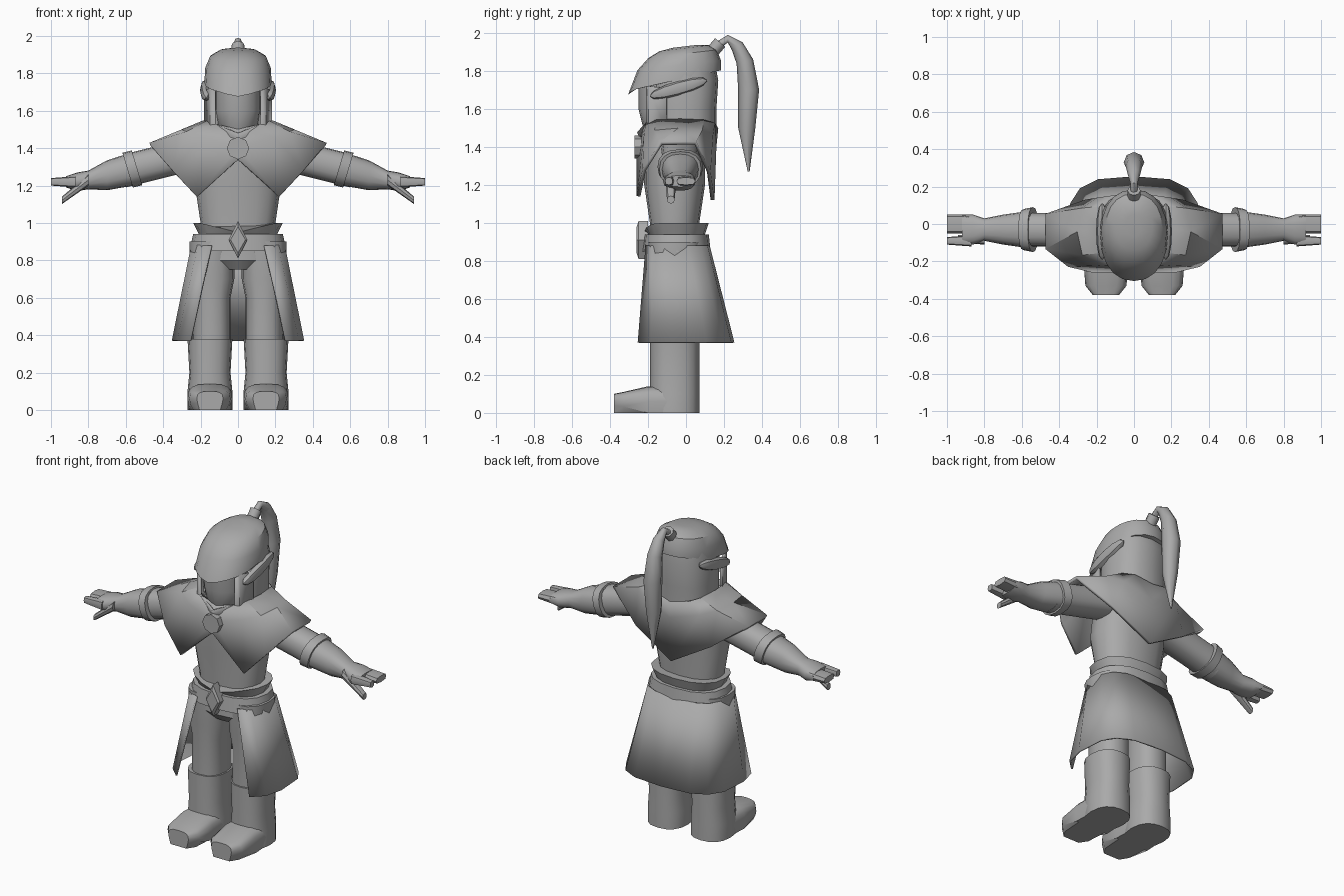
import bpy, bmesh, math
from mathutils import Vector

cube = bpy.data.objects.get("Cube")
if cube:
    bpy.data.objects.remove(cube)

gray = bpy.data.materials.new("plain gray")
gray.use_nodes = True
gray.diffuse_color = (0.4, 0.4, 0.4, 1)
shader = gray.node_tree.nodes["Principled BSDF"]
shader.inputs["Base Color"].default_value = gray.diffuse_color

BODY_Y = -0.06  # depth of the body's centre line


def finish(name, bm, mirror=False, thickness=0, sharp_angle=35):
    """Turn a bmesh into a shaded object, optionally mirrored and thickened."""
    bmesh.ops.recalc_face_normals(bm, faces=bm.faces)
    mesh = bpy.data.meshes.new(name)
    bm.to_mesh(mesh)
    bm.free()
    mesh.materials.append(gray)
    part = bpy.data.objects.new(name, mesh)
    bpy.context.collection.objects.link(part)
    if mirror:
        part.modifiers.new("mirror", 'MIRROR')
    if thickness:
        solid = part.modifiers.new("thickness", 'SOLIDIFY')
        solid.thickness = thickness
        solid.offset = 0
    bpy.ops.object.select_all(action='DESELECT')
    part.select_set(True)
    bpy.context.view_layer.objects.active = part
    bpy.ops.object.shade_smooth_by_angle(angle=math.radians(sharp_angle))


def skin(rows, closed):
    """Bridge rows of points with quads; cap the ends of closed rings."""
    bm = bmesh.new()
    rows = [[bm.verts.new(point) for point in row] for row in rows]
    count = len(rows[0])
    for low, high in zip(rows, rows[1:]):
        for i in range(count if closed else count - 1):
            j = (i + 1) % count
            bm.faces.new((low[i], low[j], high[j], high[i]))
    if closed:
        bm.faces.new(rows[0])
        bm.faces.new(rows[-1])
    return bm


def oval(angle, power):
    """Point on a unit superellipse."""
    return [math.copysign(abs(v) ** (2 / power), v) for v in (math.cos(angle), math.sin(angle))]


def loft(name, axis, centre, sections, sides=16, power=2.4, warp=None, mirror=False):
    """Sections are (position on axis, first radius, second radius)."""
    rows = []
    for along, first, second in sections:
        row = []
        for i in range(sides):
            c, s = oval(math.tau * i / sides, power)
            u, v = centre[0] + first * c, centre[1] + second * s
            point = {'x': (along, u, v), 'y': (u, along, v), 'z': (u, v, along)}[axis]
            row.append(warp(*point) if warp else point)
        rows.append(row)
    finish(name, skin(rows, True), mirror)


def half_arc(height, centre_y, width, depth, front=-90, lift=0, power=3):
    """Seven points on the +x side, from the front angle round to the back."""
    row = []
    for i in range(7):
        angle = math.radians(front + (90 - front) * i / 6)
        c, s = oval(angle, power)
        row.append((abs(width * c), centre_y + depth * s, height + lift * c))
    return row


def sheet(name, rows, thickness):
    finish(name, skin(rows, False), True, thickness)


def tube(name, path, sides=8):
    """Round tube in the middle plane; path points are (y, z, radius)."""
    rows = []
    for i, (y, z, radius) in enumerate(path):
        before, after = path[max(i - 1, 0)], path[min(i + 1, len(path) - 1)]
        along = Vector((after[0] - before[0], after[1] - before[1])).normalized()
        row = []
        for j in range(sides):
            c, s = oval(math.tau * j / sides, 2)
            row.append((radius * c, y - along.y * radius * s, z + along.x * radius * s))
        rows.append(row)
    finish(name, skin(rows, True), sharp_angle=50)


# Torso and legs
loft("torso", 'z', (0, BODY_Y),
     [(.75, .1, .1), (.8, .2, .14), (1, .2, .13), (1.2, .23, .16), (1.45, .2, .16)])
loft("legs", 'z', (.14, BODY_Y), [(.3, .1, .12), (.6, .1, .12), (.7, .12, .13), (.9, .12, .14)], mirror=True)


# Boots: shaft and a flat-soled foot
def flat_sole(x, y, z):
    return x, y, z if z > .03 else 0


loft("boot_shafts", 'z', (.15, BODY_Y), [(0, .12, .13), (.1, .12, .13), (.2, .11, .13), (.38, .12, .13)], mirror=True)
loft("boot_feet", 'y', (.15, .06), [(-.38, .07, .04), (-.33, .11, .05), (-.2, .12, .08), (0, .11, .08)],
     power=3, warp=flat_sole, mirror=True)

# Open-fronted skirt
sheet("skirt", [half_arc(.88, -.05, .25, .17, front=-65), half_arc(.37, -.02, .35, .27, front=-52)], .01)


# Belt, flared sash with a notch at the front, diamond buckle
def front_notch(x, y, z):
    notch = max(0, .2 - abs(x)) / 4 if y < -.1 and z > .97 else 0
    return x, y, z - notch


loft("belt", 'z', (0, -.05), [(.85, .26, .18), (.94, .24, .17)])
loft("sash", 'z', (0, -.05), [(.94, .21, .15), (1, .24, .17)], warp=front_notch)
loft("buckle", 'y', (0, .91), [(-.26, .04, .07), (-.25, .05, .1), (-.2, .05, .1)], sides=4)

# Shoulder mantle with front and back points
rim = [(0, -.25, 1.34), (.22, -.25, 1.14), (.35, -.22, 1.28), (.47, -.13, 1.42),
       (.47, .05, 1.42), (.26, .12, 1.27), (0, .14, 1.12)]
sheet("mantle", [half_arc(1.5, -.03, .18, .19, lift=.04), half_arc(1.4, -.04, .3, .19, lift=.09), rim], .02)
loft("brooch", 'y', (0, 1.4), [(-.27, .06, .06), (-.22, .06, .06)], sides=8, power=2)

# Hooded head and face
loft("hood", 'z', (0, -.01), [(1.42, .18, .17), (1.6, .18, .17), (1.75, .18, .18), (1.86, .16, .16)])
loft("face", 'z', (0, -.13), [(1.46, .05, .08), (1.52, .11, .1), (1.6, .12, .12), (1.75, .12, .12)], power=2)

# Raised frame round the face, growing outward and back
opening = [(.12, 1.75), (.12, 1.53), (0, 1.48)]
sheet("hood_frame", [[(x * grow, x * .4 - .25 + back, z - drop) for x, z in opening]
                     for grow, back, drop in ((1, 0, 0), (1.2, .01, .03), (1.45, .1, .04))], .015)


# Ears: long narrow lenses rising to the back
def ear_tilt(x, y, z):
    return x, y, z + .27 * y


loft("ears", 'y', (.17, 1.72),
     [(.15 * math.sin(t) - .04, .03 * math.cos(t) + .003, .036 * math.cos(t) + .003)
      for t in (math.pi * (i / 6 - .5) for i in range(7))], sides=8, warp=ear_tilt, mirror=True)


# Domed cap, lower at the front with a small peak
def cap_slope(x, y, z):
    tilt = .22 if z < 1.8 else .12
    peak = max(0, .12 - abs(x)) / 6 if y < -.15 and z < 1.8 else 0
    return x, y + .3 * (z - 1.75), z + tilt * (y - BODY_Y) - peak


loft("cap", 'z', (0, BODY_Y), [(1.75, .18, .245), (1.83, .175, .22), (1.89, .15, .18), (1.92, .1, .13), (1.93, .04, .06)],
     sides=20, power=2.2, warp=cap_slope)

# Hair tail with its band
tube("hair_band", [(.12, 1.88, .035), (.18, 1.95, .035)])
tube("hair_tail", [(.16, 1.93, .02), (.22, 1.97, .02), (.27, 1.93, .035), (.31, 1.85, .045), (.33, 1.7, .055),
                   (.32, 1.5, .045), (.33, 1.27, .005)])


# Arms slope down to the wrist, then run level
def droop(x, y, z):
    return x, y, z + max(1.43 - x / 4, 1.22)


def cuff_tilt(x, y, z):
    return droop(x + .28 * z, y, z)


def thumb_drop(x, y, z):
    return droop(x, y, z - .7 * (x - .8))


loft("arms", 'x', (-.03, 0), [(.2, .1, .09), (.45, .09, .09), (.6, .09, .09)], warp=droop, mirror=True)
loft("cuffs", 'x', (-.03, 0), [(.54, .12, .1), (.59, .11, .1)], warp=cuff_tilt, mirror=True)
loft("gauntlets", 'x', (-.03, 0), [(.56, .1, .09), (.7, .08, .08), (.8, .06, .05), (.86, .08, .05), (.92, .08, .03)],
     warp=droop, mirror=True)

# Hands
loft("fingers", 'x', (0, 0), [(.87, .05, .03), (1, .05, .02)], sides=8, power=3, warp=droop, mirror=True)
loft("outer_fingers", 'x', (-.09, 0), [(.87, .03, .03), (1, .02, .02)], sides=8, power=3, warp=droop, mirror=True)
loft("thumbs", 'x', (-.08, 0), [(.8, .03, .03), (.94, .02, .02)], sides=8, warp=thumb_drop, mirror=True)
